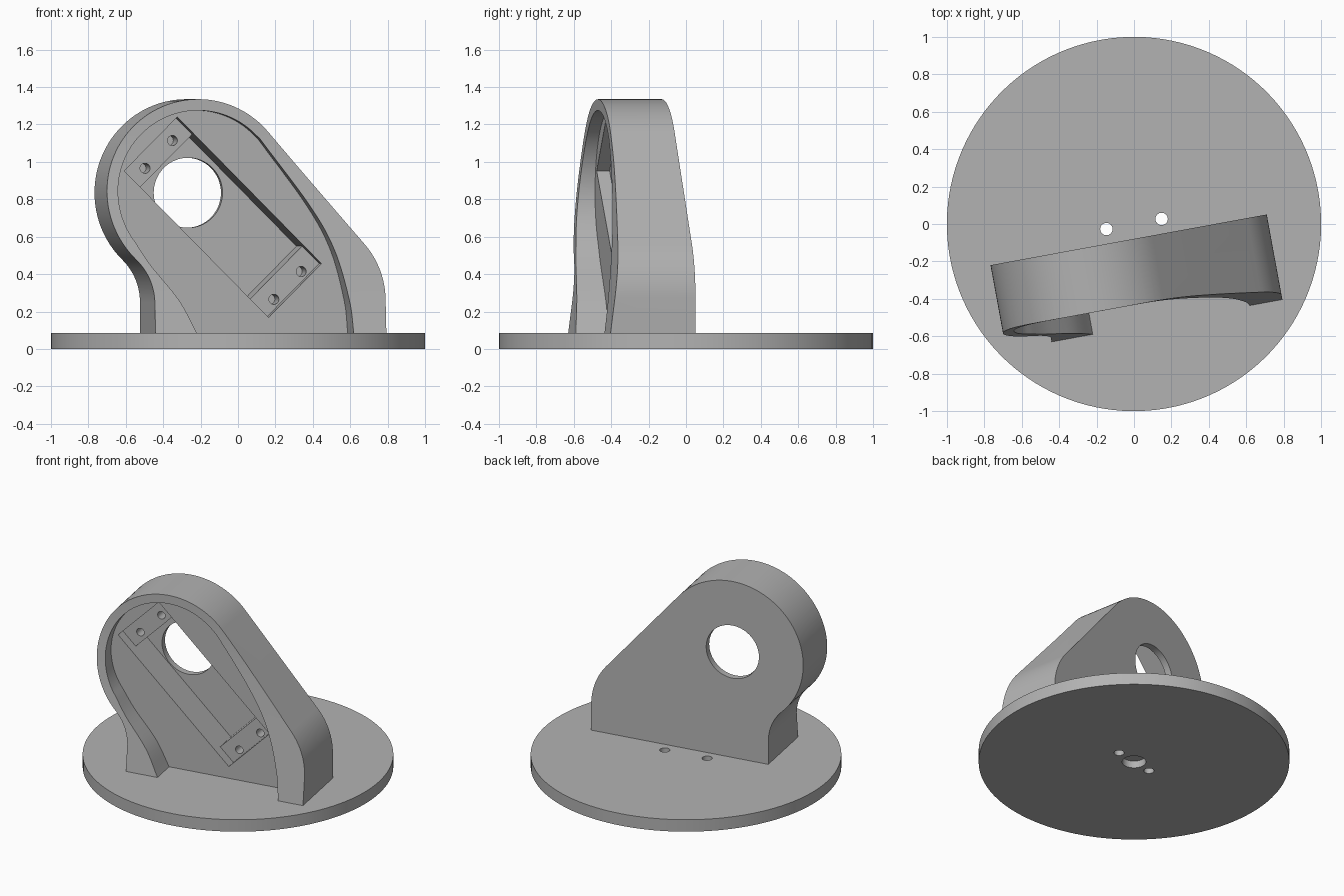
import bpy, bmesh
from math import sin, cos, pi, radians, atan2
from mathutils import Vector, Matrix

if "Cube" in bpy.data.objects:
    bpy.data.objects.remove(bpy.data.objects["Cube"])

TURN = Matrix.Rotation(radians(10.4), 4, 'Z')
BASE = 0.085
BACK, FLOOR, TAB, BED = -0.078, -0.36, -0.29, -0.125   # depths through the bracket

grey = bpy.data.materials.new("light_grey")
grey.use_nodes = True
color = (0.45, 0.45, 0.45, 1)
grey.diffuse_color = color
grey.node_tree.nodes["Principled BSDF"].inputs["Base Color"].default_value = color


def prism(name, pts, a, b, place):
    """Extrude a 2D outline from depth a to b; place maps (p, q, depth) to 3D."""
    bm = bmesh.new()
    ends = [[bm.verts.new(place(p, q, d)) for p, q in pts] for d in (a, b)]
    n = len(pts)
    bm.faces.new(ends[0])
    bm.faces.new(ends[1][::-1])
    for i in range(n):
        j = (i + 1) % n
        bm.faces.new((ends[0][j], ends[0][i], ends[1][i], ends[1][j]))
    bmesh.ops.recalc_face_normals(bm, faces=bm.faces)
    mesh = bpy.data.meshes.new(name)
    bm.to_mesh(mesh)
    bm.free()
    ob = bpy.data.objects.new(name, mesh)
    bpy.context.collection.objects.link(ob)
    mesh.materials.append(grey)
    return ob


def upright(p, q, d):
    return (p, d, q)


def sideways(p, q, d):
    return (d, p, q)


def flat(p, q, d):
    return (p, q, d)


def arc(cx, cz, r, a0, a1, n):
    return [(cx + r * cos(a0 + (a1 - a0) * i / n),
             cz + r * sin(a0 + (a1 - a0) * i / n)) for i in range(n + 1)]


def circle(cx, cz, r, n=48):
    return arc(cx, cz, r, 0, 2 * pi, n)[:-1]


def spline(pts, n=8):
    """Smooth curve through a few points."""
    p = [Vector(q) for q in pts]
    p = [2 * p[0] - p[1]] + p + [2 * p[-1] - p[-2]]
    out = []
    for a, b, c, d in zip(p, p[1:], p[2:], p[3:]):
        for i in range(n):
            t = i / n
            v = 0.5 * (2 * b + (c - a) * t + (2 * a - 5 * b + 4 * c - d) * t * t
                       + (3 * b - a - 3 * c + d) * t ** 3)
            out.append(tuple(v))
    return out + [tuple(pts[-1])]


def cut(ob, tool, operation='DIFFERENCE'):
    tool.hide_render = True
    mod = ob.modifiers.new("cut", 'BOOLEAN')
    mod.operation, mod.object, mod.solver = operation, tool, 'EXACT'
    bpy.context.view_layer.objects.active = ob
    bpy.ops.object.modifier_apply(modifier=mod.name)
    bpy.data.objects.remove(tool)


def smooth(ob):
    bpy.ops.object.select_all(action='DESELECT')
    ob.select_set(True)
    bpy.context.view_layer.objects.active = ob
    bpy.ops.object.shade_smooth_by_angle(angle=radians(25))


# Round base with two through holes and a blind centre socket
base = prism("base_disc", circle(0, 0, 1, 128), 0, BASE, flat)
for x in (-0.15, 0.15):
    cut(base, prism("hole_cutter", circle(x, 0, 0.033, 32), -1, 1, flat))
cut(base, prism("socket_cutter", circle(0, 0, 0.077), -1, 0.05, flat))

# Bracket outline: round head, sloping right shoulder, flared left neck
CX, CZ = -0.294, 0.835
slope = atan2(0.65, 0.76)
neck = atan2(0.717, 0.697)
outline = [(0.707, BASE)]
outline += arc(0.261, 0.27, 0.446, 0, slope, 16)
outline += arc(CX, CZ, 0.5, slope, pi + neck, 64)
outline += arc(-0.863, 0.25, 0.316, neck, 0, 16)[1:]
outline += [(-0.547, BASE)]
bracket = prism("bracket", outline, BACK, -0.7, upright)

# Front face leans back in a gentle curve
lean = spline([(-0.54, BASE), (-0.5, 0.4), (-0.449, 0.83), (-0.428, 1.1), (-0.425, 1.4)])
lean = [(-0.541, 0)] + lean + [(0.2, 1.4), (0.2, 0)]
cut(bracket, prism("lean_cutter", lean, -1, 1, sideways), 'INTERSECT')

# Front pocket inside the rim
right_wall = spline([(0.53, BASE), (0.51, 0.262), (0.435, 0.53), (0.304, 0.77), (0.04, 1.125)])
left_wall = spline([(-0.65, 0.577), (-0.567, 0.45), (-0.415, 0.26), (-0.323, BASE)])
pocket = [(0.53, 0)] + right_wall
pocket += arc(CX, CZ, 0.44, slope, pi + radians(36), 56)[1:-1]
pocket += left_wall + [(-0.323, 0)]
cut(bracket, prism("pocket_cutter", pocket, FLOOR, -0.8, upright))


# Slanted seat: shallow ledges at both ends, deep bed between
def slanted(along, across):
    s = 0.5 ** 0.5
    return (-0.148 + s * (along + across), 0.704 + s * (across - along))


def slanted_box(length, width):
    return [slanted(i * length / 2, j * width / 2)
            for i, j in ((-1, -1), (1, -1), (1, 1), (-1, 1))]


cut(bracket, prism("ledge_cutter", slanted_box(1.108, 0.407), TAB, -0.8, upright))
cut(bracket, prism("bed_cutter", slanted_box(0.845, 0.407), BED, -0.8, upright))

# Screw holes in the ledges and the round window through the back
for along in (-0.475, 0.515):
    for across in (-0.105, 0.105):
        spot = slanted(along, across)
        cut(bracket, prism("screw_cutter", circle(*spot, 0.027, 24), TAB + 0.12, -0.8, upright))
cut(bracket, prism("window_cutter", circle(CX, CZ, 0.187, 64), 0.2, -0.8, upright))

for ob in (base, bracket):
    ob.data.transform(TURN)
    smooth(ob)
